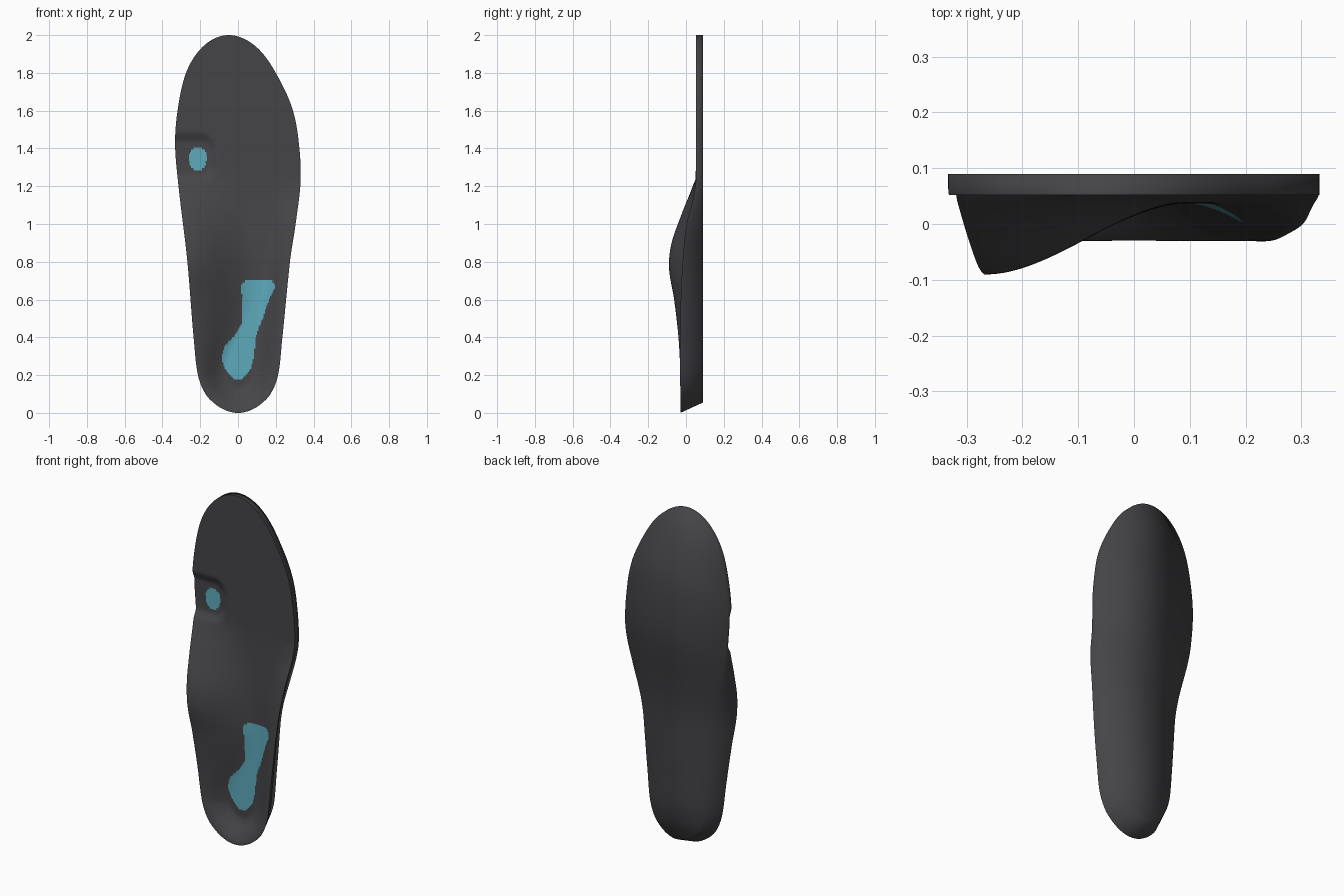
import bpy, bmesh, math
from mathutils import Vector, kdtree

if "Cube" in bpy.data.objects:
    bpy.data.objects.remove(bpy.data.objects["Cube"])


def curve(pts, t):
    """Smooth interpolation through (t, value) points."""
    if t <= pts[0][0]:
        return pts[0][1]
    if t >= pts[-1][0]:
        return pts[-1][1]
    n = len(pts)

    def slope(i):
        if i == 0 or i == n - 1:
            j = 0 if i == 0 else n - 2
            return (pts[j + 1][1] - pts[j][1]) / (pts[j + 1][0] - pts[j][0])
        return (pts[i + 1][1] - pts[i - 1][1]) / (pts[i + 1][0] - pts[i - 1][0])

    i = max(k for k in range(n - 1) if pts[k][0] <= t)
    h = pts[i + 1][0] - pts[i][0]
    s = (t - pts[i][0]) / h
    return ((2*s**3 - 3*s*s + 1) * pts[i][1] + (s**3 - 2*s*s + s) * h * slope(i)
            + (3*s*s - 2*s**3) * pts[i + 1][1] + (s**3 - s*s) * h * slope(i + 1))


def step(a, b, t):
    t = min(1, max(0, (t - a) / (b - a)))
    return t * t * (3 - 2 * t)


def by_angle(pts):
    return [(math.acos(1 - z), x) for z, x in pts]


# outline of the sole (z, x)
LEFT = by_angle([(0, 0), (.05, -.125), (.1, -.172), (.2, -.212), (.4, -.235), (.8, -.268),
                 (1.2, -.315), (1.42, -.333), (1.6, -.32), (1.8, -.275), (1.93, -.195), (2, -.05)])
RIGHT = by_angle([(0, 0), (.05, .125), (.1, .172), (.2, .212), (.4, .235), (.8, .275),
                  (1.0, .305), (1.22, .331), (1.4, .325), (1.6, .291), (1.8, .2), (1.93, .105), (2, -.05)])
# rim heights (z, y) and the foot bed floor
ARCH = [(0, -.03), (.2, -.03), (.4, -.04), (.6, -.063), (.77, -.09), (.9, -.076),
        (1.05, -.024), (1.23, .045), (1.3, .052)]
LATERAL = [(0, -.03), (.5, -.03), (.8, -.018), (1.0, .003), (1.12, .035), (1.22, .052)]
# coloured heel patch (z, x from, x to)
PATCH_A = [(.18, -.02), (.22, -.06), (.28, -.083), (.35, -.07), (.42, -.01), (.48, .02), (.6, .022), (.68, .02), (.7, .04)]
PATCH_B = [(.18, .02), (.22, .06), (.28, .08), (.35, .09), (.42, .1), (.5, .13), (.6, .165), (.67, .195), (.7, .18)]

ROWS, COLS, BACK = 240, 90, .09
thetas = [math.pi * (i + .25) / (ROWS + .5) for i in range(ROWS + 1)]
thetas[0], thetas[-1] = .012, math.pi - .012

rim = [Vector((curve(side, t), 0, 1 - math.cos(t))) for side in (LEFT, RIGHT) for t in thetas]
kd = kdtree.KDTree(len(rim))
for i, p in enumerate(rim):
    kd.insert(p, i)
kd.balance()


def bed(x, z, xl):
    """Front surface: heel cup, arch ramp and ball recess."""
    floor = .037 + .015 * step(.8, 1.25, z)
    d = kd.find((x, 0, z))[2]
    cup = (floor - curve(LATERAL, z)) * (1 - step(0, .14, d))
    width = .14 + .22 * step(.15, .7, z)
    arch = (floor - curve(ARCH, z)) * (1 - step(0, width, x - xl))
    q = math.hypot(max(0, x + .2), max(0, abs(z - 1.35) - .04))
    recess = .02 * (1 - step(.04, .1, q))
    return floor - max(cup, arch, 0) + recess


def in_patch(x, z):
    heel = .18 < z < .7 and curve(PATCH_A, z) < x < curve(PATCH_B, z)
    ball = (abs(x + .213) / .045) ** 3 + (abs(z - 1.345) / .058) ** 3 < 1
    return heel or ball


bm = bmesh.new()
front, back = [], []
for t in thetas:
    z = 1 - math.cos(t)
    xl, xr = curve(LEFT, t), curve(RIGHT, t)
    row = []
    for j in range(COLS + 1):
        x = xl + (xr - xl) * (.5 - .5 * math.cos(math.pi * j / COLS) * .4 - .3 * (1 - 2 * j / COLS))
        row.append(bm.verts.new((x, bed(x, z, xl), z)))
    front.append(row)
    # tapered base edge on the back
    k = 1 - .2 * (1 - step(.7, 1.25, z))
    lift = .055 * max(0, 1 - z / 1.2) ** 2
    m, h = (xl + xr) / 2, (xr - xl) / 2
    back.append([bm.verts.new((m + s * h * k, BACK, z + lift)) for s in (-1, 1)])

for i in range(ROWS):
    a, b, c, d = front[i], front[i + 1], back[i], back[i + 1]
    for j in range(COLS):
        f = bm.faces.new((a[j], a[j + 1], b[j + 1], b[j]))
        p = f.calc_center_median()
        f.material_index = int(in_patch(p.x, p.z))
    bm.faces.new((c[0], d[0], d[1], c[1]))
    bm.faces.new((a[0], b[0], d[0], c[0]))
    bm.faces.new((a[-1], c[1], d[1], b[-1]))
# heel and toe end caps
bm.faces.new(front[0][::-1] + back[0])
bm.faces.new(front[-1] + back[-1][::-1])
bmesh.ops.recalc_face_normals(bm, faces=bm.faces)

# smooth all over with a crisp front rim
for f in bm.faces:
    f.smooth = True
loop = [r[0] for r in front] + front[-1] + [r[-1] for r in reversed(front)] + front[0][::-1]
for u, v in zip(loop, loop[1:]):
    e = bm.edges.get((u, v)) if u != v else None
    if e:
        e.smooth = False

mesh = bpy.data.meshes.new("insole")
bm.to_mesh(mesh)
bm.free()
for name, col in (("charcoal", (.06, .06, .066, 1)), ("blue_patch", (.11, .4, .5, 1))):
    mat = bpy.data.materials.new(name)
    mat.diffuse_color = col
    mat.use_nodes = True
    mat.node_tree.nodes["Principled BSDF"].inputs["Base Color"].default_value = mat.diffuse_color
    mesh.materials.append(mat)
bpy.context.collection.objects.link(bpy.data.objects.new("insole", mesh))
